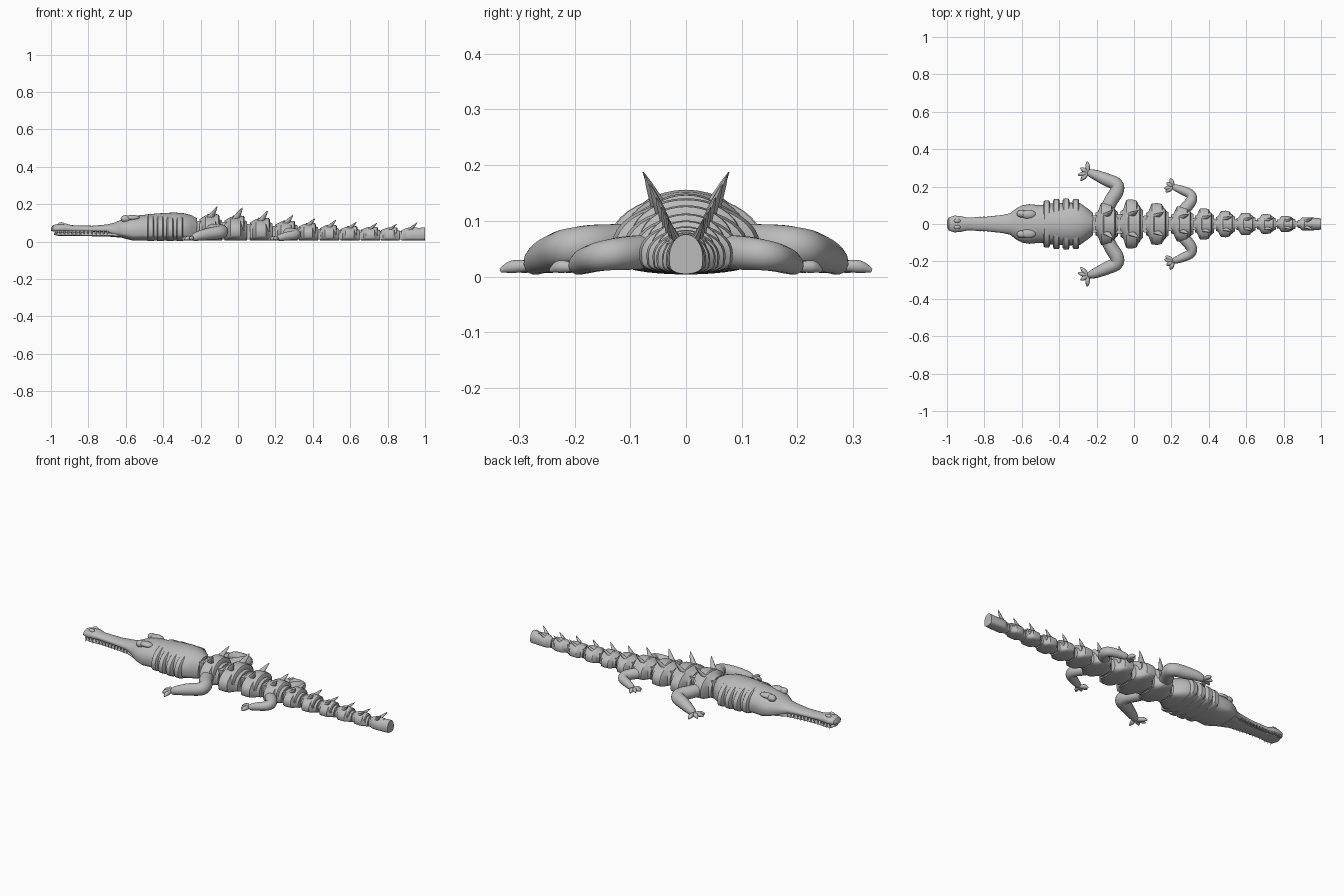
import bpy, bmesh, math
from mathutils import Vector

cube = bpy.data.objects.get("Cube")
if cube:
    bpy.data.objects.remove(cube, do_unlink=True)

grey = bpy.data.materials.new("plain_grey")
grey.use_nodes = True
grey.diffuse_color = (0.5, 0.5, 0.5, 1)
grey.node_tree.nodes["Principled BSDF"].inputs["Base Color"].default_value = (0.5, 0.5, 0.5, 1)


def finish(name, bm, angle=35):
    bmesh.ops.recalc_face_normals(bm, faces=bm.faces)
    mesh = bpy.data.meshes.new(name)
    bm.to_mesh(mesh)
    bm.free()
    mesh.materials.append(grey)
    ob = bpy.data.objects.new(name, mesh)
    bpy.context.collection.objects.link(ob)
    bpy.ops.object.select_all(action='DESELECT')
    ob.select_set(True)
    bpy.context.view_layer.objects.active = ob
    bpy.ops.object.shade_smooth_by_angle(angle=math.radians(angle))
    return ob


def skin(bm, rings):
    # bridge successive rings of points and cap both ends
    rows = [[bm.verts.new(p) for p in r] for r in rings]
    n = len(rows[0])
    for a, b in zip(rows, rows[1:]):
        for i in range(n):
            j = (i + 1) % n
            bm.faces.new((a[i], a[j], b[j], b[i]))
    bm.faces.new(rows[0])
    bm.faces.new(rows[-1])


def dome_loft(name, sections, n=36, mid=0.42):
    # sections: (x, half width, bottom, top); rounded above, flat below
    rings = []
    for x, w, zb, zt in sections:
        zm = zb + (zt - zb) * mid
        ring = []
        for i in range(n):
            t = 2 * math.pi * i / n
            c, s = math.cos(t), math.sin(t)
            z = zm + (zt - zm) * s if s >= 0 else zm - (zm - zb) * abs(s) ** 0.45
            ring.append((x, w * c, z))
        rings.append(ring)
    bm = bmesh.new()
    skin(bm, rings)
    return finish(name, bm)


def tube(bm, pts, n=14):
    # pts: (x, y, z, radius); smooth path through the points with rounded ends
    P = [Vector(p) for p in pts]
    P = [P[0]] + P + [P[-1]]
    path = []
    for a, b, c, d in zip(P, P[1:], P[2:], P[3:]):
        for k in range(6):
            t = k / 6
            path.append(0.5 * (2 * b + (c - a) * t + (2 * a - 5 * b + 4 * c - d) * t * t
                               + (3 * b - a - 3 * c + d) * t ** 3))
    path.append(P[-1])
    rings = []
    for i, q in enumerate(path):
        d = (path[min(i + 1, len(path) - 1)] - path[max(i - 1, 0)]).to_3d().normalized()
        side = d.cross(Vector((0, 0, 1))).normalized()
        up = side.cross(d)
        rings.append([q.to_3d() + (side * math.cos(a) + up * math.sin(a)) * q.w
                      for a in (2 * math.pi * j / n for j in range(n))])
        for v in rings[-1]:
            v.z = max(v.z, 0.004)
    skin(bm, rings)


def ball(name, loc, scale):
    bm = bmesh.new()
    bmesh.ops.create_uvsphere(bm, u_segments=20, v_segments=12, radius=1)
    for v in bm.verts:
        v.co = Vector(loc) + Vector(a * b for a, b in zip(v.co, scale))
    return finish(name, bm, 80)


def spike(bm, base, tip, r):
    b, t = Vector(base), Vector(tip)
    rings = []
    for f, k in ((0, 1), (0.35, 0.72), (0.75, 0.38), (1, 0.08)):
        c = b.lerp(t, f)
        rings.append([c + Vector((math.cos(a) * r * k, math.sin(a) * r * k * 0.6, 0))
                      for a in (2 * math.pi * j / 10 for j in range(10))])
    skin(bm, rings)


# Head: upper skull with long snout, separate lower jaw
dome_loft("head", [
    (-1.0, .018, .058, .072), (-.99, .035, .055, .088), (-.96, .045, .054, .096),
    (-.925, .042, .054, .098), (-.89, .034, .054, .088), (-.78, .039, .053, .085),
    (-.70, .049, .05, .092), (-.66, .058, .03, .102), (-.635, .08, .025, .113),
    (-.60, .099, .015, .128), (-.56, .106, .005, .138), (-.52, .102, .005, .142),
    (-.47, .1, .005, .145)])
dome_loft("lower_jaw", [
    (-.985, .015, .038, .05), (-.97, .033, .032, .051), (-.93, .038, .03, .051),
    (-.88, .03, .03, .051), (-.78, .035, .029, .05), (-.69, .046, .027, .052),
    (-.63, .07, .022, .06)])
teeth = bmesh.new()
for s in (-1, 1):
    for i in range(14):
        x = -.97 + i * .021
        y = s * (.036 if x < -.92 else .03 + (x + .9) * .07)
        spike(teeth, (x, y, .058), (x, y * 1.08, .03), .006)
    side = "left" if s < 0 else "right"
    ball(f"eye_{side}", (-.6, s * .055, .122), (.027, .02, .02))
    ball(f"brow_{side}", (-.565, s * .052, .128), (.04, .024, .015))
    ball(f"nostril_{side}", (-.945, s * .017, .093), (.018, .011, .011))
finish("teeth", teeth)

# Shoulder block: smooth back shell with ribs on the flanks
dome_loft("neck_shell", [
    (-.53, .085, .005, .138), (-.48, .106, .005, .147), (-.40, .112, .005, .153),
    (-.34, .114, .005, .156), (-.29, .112, .005, .152), (-.25, .085, .005, .142),
    (-.22, .06, .005, .125)])
for i, w in enumerate((.125, .134, .137, .134)):
    x = -.485 + i * .052
    dome_loft(f"neck_rib_{i + 1}", [
        (x, w - .01, .005, .142), (x + .006, w, .004, .147),
        (x + .03, w, .004, .147), (x + .036, w - .01, .005, .142)])

# Body and tail links: centre, half width, height, spike tip height
links = [(-.145, .115, .142, .188), (-.01, .132, .134, .182), (.125, .112, .122, .165),
         (.26, .095, .108, .142), (.378, .084, .096, .125), (.49, .071, .086, .116),
         (.60, .06, .08, .105), (.71, .053, .076, .1), (.815, .043, .073, .094),
         (.925, .036, .073, .102)]
for i, (c, w, h, tip) in enumerate(links):
    p = .133 if i < 4 else .112
    last = i == len(links) - 1
    lo = .005
    prof = [(-.46, .52, .84), (-.36, .58, .9), (-.25, .93, .97), (-.22, .98, .99),
            (.0, 1, 1), (.18, .95, .97), (.2, .9, .9), (.32, .66, .86), (.44, .56, .8)]
    sections = [(c + a * p, b * w, lo, k * h) for a, b, k in prof]
    if last:
        sections = sections[:6] + [(.97, .033, lo, .074), (1.0, .03, lo, .076)]
    dome_loft(f"link_{i + 1}", sections)

    # raised scute band across the back
    dome_loft(f"scute_{i + 1}", [
        (c - .16 * p, w * .72, h * .4, h * 1.0), (c - .12 * p, w * .78, h * .4, h * 1.05),
        (c + .3 * p, w * .74, h * .4, h * 1.03), (c + .34 * p, w * .66, h * .4, h * .96)], mid=.2)

    # hinge pin in front of the link
    pin = bmesh.new()
    z0, z1 = .012, h * .78
    skin(pin, [[(c - p * .5 + w * .4 * math.cos(a), w * .4 * math.sin(a), z)
                for a in (math.tau * j / 24 for j in range(24))] for z in (z0, z1)])
    finish(f"hinge_{i + 1}", pin)

    # pair of back-leaning spikes
    spikes = bmesh.new()
    ytip = .026 + max(tip - .09, 0) * .52
    for s in (-1, 1):
        spike(spikes, (c - .012, s * w * .34, h * .82), (c + .033, s * ytip, tip),
              .013 + .1 * w)
    finish(f"spikes_{i + 1}", spikes, 50)


# Legs: limb path and toe tips on one side, mirrored to the other
def leg(name, path, toes):
    for s, side in ((-1, "left"), (1, "right")):
        bm = bmesh.new()
        tube(bm, [(x, s * y, z, r) for x, y, z, r in path])
        wx, wy, wz, wr = path[-1]
        for tx, ty in toes:
            mx, my = (wx * .4 + tx * .6), (wy * .4 + ty * .6)
            tube(bm, [(wx, s * wy, wz, wr * .7), (mx, s * my, .018, .012),
                      (tx, s * ty, .011, .004)], 10)
        finish(f"{name}_{side}", bm, 60)


leg("front_leg",
    [(-.145, .08, .06, .036), (-.12, .13, .058, .037), (-.092, .175, .056, .037),
     (-.095, .212, .05, .036), (-.15, .238, .042, .034), (-.205, .262, .032, .027),
     (-.235, .272, .022, .02), (-.245, .275, .019, .012)],
    [(-.285, .232), (-.298, .262), (-.285, .3), (-.25, .333)])
leg("hind_leg",
    [(.25, .06, .045, .03), (.285, .095, .043, .031), (.308, .13, .04, .029),
     (.3, .16, .035, .026), (.255, .182, .028, .023), (.22, .195, .02, .017),
     (.212, .198, .016, .01)],
    [(.17, .172), (.163, .19), (.175, .22), (.195, .243)])
